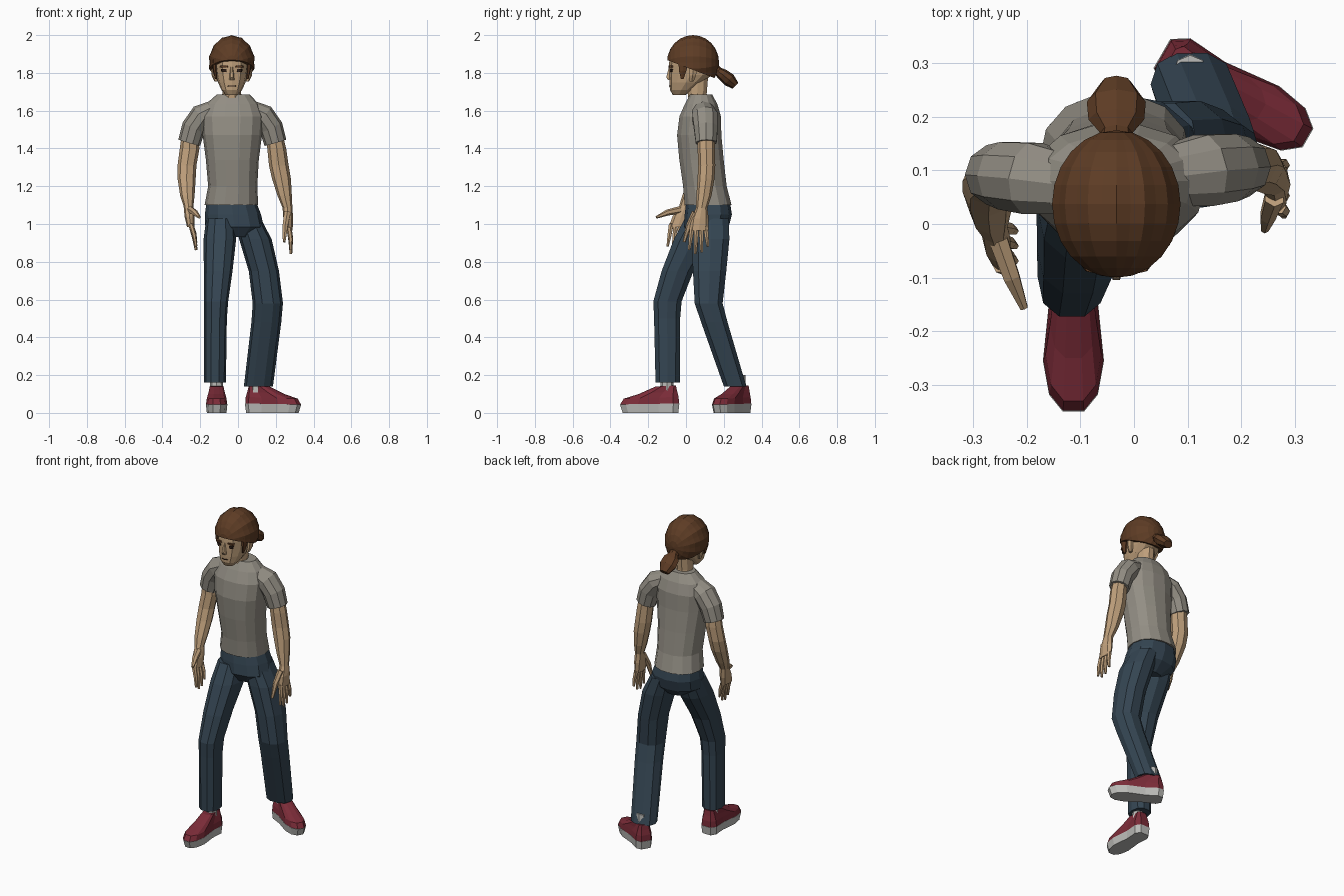
import bpy, bmesh
from math import sin, cos, pi, radians
from mathutils import Vector, Matrix

CX = -0.033  # centre line of head and torso


def material(name, rgb):
    m = bpy.data.materials.new(name)
    m.diffuse_color = (*rgb, 1)
    return m


SKIN = material("skin", (0.52, 0.35, 0.2))
HAIR = material("hair", (0.11, 0.045, 0.018))
SHIRT = material("shirt_cloth", (0.29, 0.27, 0.23))
DENIM = material("denim", (0.035, 0.06, 0.085))
RED = material("shoe_red", (0.2, 0.025, 0.04))
PALE = material("pale_grey", (0.5, 0.5, 0.48))
DARK = material("dark", (0.03, 0.015, 0.01))


def finish(name, bm, mat):
    bmesh.ops.recalc_face_normals(bm, faces=bm.faces)
    me = bpy.data.meshes.new(name)
    bm.to_mesh(me)
    bm.free()
    me.materials.append(mat)
    ob = bpy.data.objects.new(name, me)
    bpy.context.collection.objects.link(ob)
    return ob


def skin_rings(name, rings, mat):
    """Closed mesh through a list of equal-length point rings."""
    bm = bmesh.new()
    vs = [[bm.verts.new(p) for p in r] for r in rings]
    n = len(vs[0])
    for a, b in zip(vs, vs[1:]):
        for i in range(n):
            bm.faces.new((a[i], a[(i + 1) % n], b[(i + 1) % n], b[i]))
    bm.faces.new(vs[0])
    bm.faces.new(vs[-1])
    return finish(name, bm, mat)


def loft(name, secs, mat, n=8, power=1.0, ref=None):
    """Sections (x, y, z, half width, half depth); level, or square to the path if ref is given."""
    pts = [Vector(s[:3]) for s in secs]
    rings = []
    for k, s in enumerate(secs):
        u, v = Vector((1, 0, 0)), Vector((0, 1, 0))
        if ref:
            t = (pts[min(k + 1, len(pts) - 1)] - pts[max(k - 1, 0)]).normalized()
            u = t.cross(Vector(ref)).normalized()
            v = u.cross(t)
        ring = []
        for i in range(n):
            c, d = cos(2 * pi * i / n), sin(2 * pi * i / n)
            c, d = [abs(q) ** power * (1 if q > 0 else -1) for q in (c, d)]
            ring.append(pts[k] + u * c * s[3] + v * d * s[4])
        rings.append(ring)
    return skin_rings(name, rings, mat)


def union(target, others):
    bpy.context.view_layer.objects.active = target
    for o in others:
        m = target.modifiers.new("join", 'BOOLEAN')
        m.operation, m.solver, m.object = 'UNION', 'EXACT', o
        bpy.ops.object.modifier_apply(modifier=m.name)
        bpy.data.objects.remove(o)


# Shirt: torso and two short sleeves
shirt = loft("shirt", [
    (-0.035, .117, 1.10, .142, .127), (-0.028, .1, 1.2, .13, .118), (-.03, .082, 1.34, .14, .12),
    (-.03, .07, 1.47, .157, .12), (-.03, .075, 1.57, .165, .112), (-.03, .08, 1.635, .14, .088),
    (-.025, .08, 1.685, .088, .06)], SHIRT, 14, .9)
SLEEVE = [(.07, .09, 1.605, .05, .06), (.13, .1, 1.572, .066, .07),
          (.175, .105, 1.51, .064, .066), (.198, .107, 1.43, .06, .058)]
sleeves = [loft("sleeve_a", SLEEVE, SHIRT, 10, ref=(0, 1, 0)),
           loft("sleeve_b", [(-.06 - x, y - .015, z, a, b) for x, y, z, a, b in SLEEVE],
                SHIRT, 10, ref=(0, 1, 0))]
union(shirt, sleeves)

# Trousers: hips and two legs
trousers = loft("trousers", [
    (-.035, .117, 1.12, .13, .115), (-.027, .118, 1.05, .149, .125),
    (-.018, .108, .985, .155, .118), (-.016, .1, .93, .08, .07)], DENIM, 12, .9)
legs = [loft("leg_forward", [
            (-.093, .09, 1.03, .075, .1), (-.096, .04, .92, .086, .108), (-.105, -.045, .75, .076, .088),
            (-.116, -.098, .59, .064, .078), (-.119, -.1, .5, .06, .072), (-.122, -.097, .16, .058, .067)],
            DENIM, 10, .85),
        loft("leg_back", [
            (.05, .13, 1.03, .07, .1), (.092, .13, .92, .086, .104), (.137, .125, .75, .08, .092),
            (.158, .12, .58, .08, .077), (.15, .15, .48, .079, .073), (.108, .26, .14, .077, .062)],
            DENIM, 10, .85)]
union(trousers, legs)


# Arms with palms, fingers and thumb
def arm(side, secs, tip, spread, thumb):
    loft(side + "_arm", secs, SKIN, 8)
    kx, ky, kz = secs[-1][:3]
    for i, drop in enumerate((.012, -.008, 0, .03)):
        o = i - 1.5
        a = Vector((kx, ky + o * .024, kz + .015))
        b = Vector((tip[0], tip[1] + o * spread, tip[2] + drop))
        mid = a.lerp(b, .5) + Vector((.004, 0, 0))
        loft(f"{side}_finger_{i + 1}", [(*a, .014, .014), (*mid, .012, .012), (*b, .007, .007)],
             SKIN, 6, ref=(0, 1, 0))
    loft(side + "_thumb", thumb, SKIN, 6, ref=(1, 0, 0))


arm("left", [
    (.195, .107, 1.46, .045, .045), (.205, .107, 1.4, .05, .046), (.216, .11, 1.31, .052, .045),
    (.23, .106, 1.24, .05, .045), (.247, .095, 1.15, .038, .04), (.262, .083, 1.085, .026, .03),
    (.266, .074, 1.03, .026, .046), (.27, .068, .965, .019, .05)],
    (.28, .066, .85), .033,
    [(.262, .05, 1.06, .02, .02), (.25, .015, .99, .016, .016), (.244, -.01, .905, .008, .008)])
arm("right", [
    (-.255, .09, 1.46, .045, .045), (-.256, .09, 1.4, .052, .046), (-.27, .08, 1.31, .05, .046),
    (-.272, .06, 1.24, .048, .046), (-.268, .02, 1.15, .038, .04), (-.262, -.006, 1.095, .026, .03),
    (-.257, -.025, 1.04, .026, .046), (-.25, -.042, .985, .02, .05)],
    (-.222, -.055, .87), .028,
    [(-.253, -.03, 1.075, .02, .02), (-.228, -.1, 1.06, .016, .017), (-.205, -.157, 1.035, .007, .008)])


# Shoes: outline stacked into sole and sloping upper
HALF = [(0, .55), (.1, .9), (.35, .8), (.7, 1), (.9, .8), (1, .35)]
OUTLINE = HALF + [(u, -w) for u, w in reversed(HALF)]


def shoe(side, heel, yaw, ankle):
    place = Matrix.Translation((*heel, 0)) @ Matrix.Rotation(yaw, 4, 'Z')

    def stack(name, layers, mat):
        # layers: heel setback, toe reach, half width, heel height, toe height
        skin_rings(name, [[place @ Vector((w * hw, -(b + (f - b) * u), zh + (zt - zh) * u))
                           for u, w in OUTLINE] for b, f, hw, zh, zt in layers], mat)

    stack(side + "_sole", [(.006, .3, .052, 0, 0), (0, .315, .057, .05, .045)], PALE)
    stack(side + "_shoe", [(.002, .313, .056, .05, .045), (.004, .295, .052, .085, .075),
                           (.012, .215, .044, .115, .1), (.018, .125, .036, .145, .14)], RED)
    loft(side + "_sock", [(*ankle, .1, .036, .036), (*ankle, .2, .033, .033)], PALE, 8)


shoe("right", (-.113, -.035), 0, (-.113, -.1))
shoe("left", (.052, .318), radians(60), (.105, .282))

# Neck and head
loft("neck", [(CX, .07, 1.63, .058, .058), (CX, .06, 1.69, .05, .052), (CX, .06, 1.78, .05, .06)], SKIN, 10)
loft("head", [
    (CX, -.036, 1.683, .032, .034), (CX, -.025, 1.71, .055, .06), (CX, 0, 1.75, .073, .088),
    (CX, .025, 1.79, .083, .115), (CX, .032, 1.84, .09, .122), (CX, .032, 1.89, .09, .118),
    (CX, .035, 1.94, .07, .09)], SKIN, 12, .85)

# Face
loft("nose", [(CX, -.084, 1.832, .008, .008), (CX, -.088, 1.775, .013, .019), (CX, -.084, 1.762, .014, .012)],
     SKIN, 6)
loft("mouth", [(CX, -.078, 1.728, .024, .013), (CX, -.078, 1.732, .024, .013)], DARK, 8)
for s, side in ((-1, "right"), (1, "left")):
    x = CX + s * .04
    loft(side + "_eye", [(x, -.076, 1.806, .015, .011), (x, -.076, 1.82, .017, .011)], DARK, 8)
    loft(side + "_brow", [(x, -.078, 1.829, .025, .014), (x, -.078, 1.838, .022, .014)], HAIR, 8)
    loft(side + "_ear", [(CX + s * .082, .03, 1.755, .01, .012), (CX + s * .092, .035, 1.785, .014, .02),
                         (CX + s * .095, .04, 1.825, .016, .024)], SKIN, 6)
    loft(side + "_sideburn", [(CX + s * .083, -.02, 1.768, .006, .008), (CX + s * .09, -.018, 1.81, .01, .022),
                              (CX + s * .093, -.01, 1.87, .013, .035)], HAIR, 6)

# Ridged swept-back hair, trimmed along a sloping hairline
bm = bmesh.new()
bmesh.ops.create_uvsphere(bm, u_segments=28, v_segments=12, radius=1,
                          matrix=Matrix.Rotation(radians(90), 4, 'X'))
from math import atan2
for v in bm.verts:
    r = 1.0
    if abs(v.co.y) < .99:
        r = 1 if round(atan2(v.co.x, v.co.z) * 28 / (2 * pi)) % 2 == 0 else .965
    v.co = Vector((CX + v.co.x * r * .123, .037 + v.co.y * .138, 1.855 + v.co.z * r * .145))
bmesh.ops.bisect_plane(bm, geom=bm.verts[:] + bm.edges[:] + bm.faces[:], plane_co=(0, -.1, 1.868),
                       plane_no=(0, .38, 1), clear_inner=True)
bmesh.ops.holes_fill(bm, edges=[e for e in bm.edges if e.is_boundary], sides=0)
finish("hair", bm, HAIR)

# Tied ponytail
loft("ponytail", [(CX, .14, 1.835, .03, .035), (CX, .17, 1.808, .024, .03), (CX, .195, 1.79, .032, .052),
                  (CX, .228, 1.763, .036, .055), (CX, .262, 1.732, .022, .03)], HAIR, 8, ref=(1, 0, 0))
